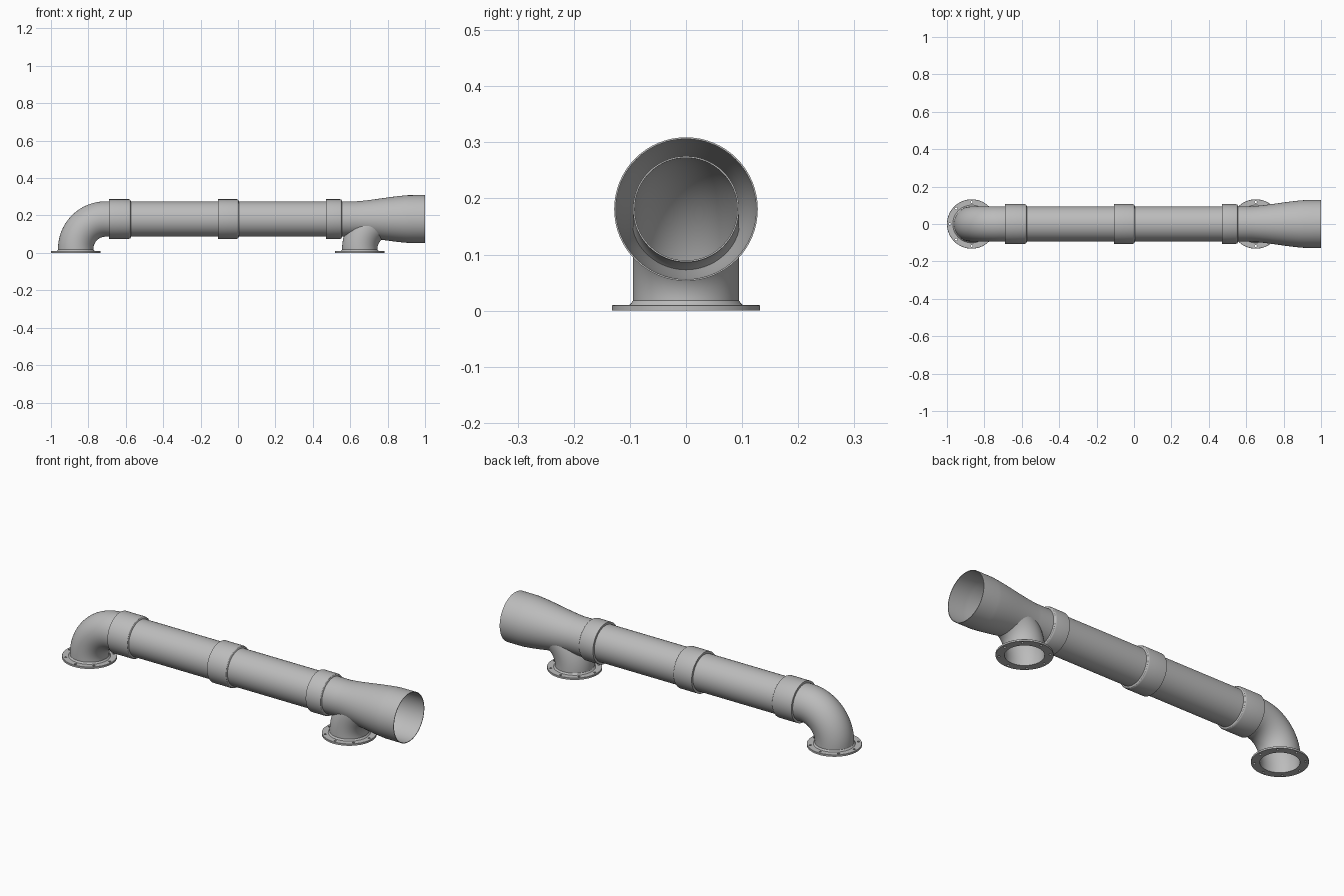
import bpy, math
from mathutils import Vector

cube = bpy.data.objects.get("Cube")
if cube:
    bpy.data.objects.remove(cube, do_unlink=True)

grey = bpy.data.materials.new("pipe grey")
grey.use_nodes = True
grey.diffuse_color = (0.5, 0.5, 0.5, 1)
grey.node_tree.nodes["Principled BSDF"].inputs["Base Color"].default_value = (0.5, 0.5, 0.5, 1)

SIDES = 64
AXIS_Z = 0.181      # height of the main pipe axis
R, WALL = 0.0945, 0.003
BEND = 0.16         # centreline radius of the elbows


def sweep(name, stations):
    """Closed skin through rings given as (x, z, tilt, radius); the last ring joins the first."""
    verts, faces = [], []
    for x, z, tilt, r in stations:
        across = Vector((-math.sin(tilt), 0, math.cos(tilt)))
        for i in range(SIDES):
            a = math.tau * i / SIDES
            verts.append(Vector((x, 0, z)) + across * (r * math.cos(a)) + Vector((0, r * math.sin(a), 0)))
    n = len(stations)
    for s in range(n):
        for i in range(SIDES):
            j, t = (i + 1) % SIDES, (s + 1) % n
            faces.append((s * SIDES + i, s * SIDES + j, t * SIDES + j, t * SIDES + i))
    mesh = bpy.data.meshes.new(name)
    mesh.from_pydata(verts, [], faces)
    mesh.materials.append(grey)
    ob = bpy.data.objects.new(name, mesh)
    bpy.context.collection.objects.link(ob)
    bpy.ops.object.select_all(action="DESELECT")
    ob.select_set(True)
    bpy.context.view_layer.objects.active = ob
    bpy.ops.object.mode_set(mode="EDIT")
    bpy.ops.mesh.select_all(action="SELECT")
    bpy.ops.mesh.normals_make_consistent(inside=False)
    bpy.ops.object.mode_set(mode="OBJECT")
    bpy.ops.object.shade_smooth_by_angle(angle=math.radians(30))
    return ob


def hollow(name, path):
    """Thin-walled tube along a path of rings."""
    return sweep(name, path + [(x, z, t, r - WALL) for x, z, t, r in reversed(path)])


def along_x(points):
    return [(x, AXIS_Z, 0, r) for x, r in points]


def elbow(name, x, end_x):
    """Vertical stub that bends a quarter turn towards +x."""
    cx, cz = x + BEND, AXIS_Z - BEND
    path = [(x, 0.002, math.pi / 2, R)]
    for k in range(25):
        a = math.pi / 2 * k / 24
        path.append((cx - BEND * math.cos(a), cz + BEND * math.sin(a), math.pi / 2 - a, R))
    if end_x > cx:
        path.append((end_x, AXIS_Z, 0, R))
    return hollow(name, path)


def flange(name, x):
    """Foot ring with a small weld fillet and bolt holes."""
    profile = [(0.0, 0.132), (0.009, 0.132), (0.01, 0.131), (0.01, 0.101),
               (0.013, 0.098), (0.018, R), (0.018, R - WALL), (0.0, R - WALL)]
    ring = sweep(name, [(x, z, math.pi / 2, r) for z, r in profile])
    for k in range(8):
        a = math.tau * k / 8
        bpy.ops.mesh.primitive_cylinder_add(
            vertices=16, radius=0.006, depth=0.06,
            location=(x + 0.117 * math.cos(a), 0.117 * math.sin(a), 0))
        cutter = bpy.context.object
        cutter.name = name + "_hole_cutter"
        cutter.hide_render = True
        cutter.hide_viewport = True
        cutter.display_type = "WIRE"
        mod = ring.modifiers.new("bolt hole", "BOOLEAN")
        mod.operation = "DIFFERENCE"
        mod.object = cutter


def collar(name, start, end):
    """Coupling sleeve with a rounded lip at its +x end."""
    sweep(name, along_x([(start, R - 0.001), (start, 0.106), (end - 0.012, 0.106),
                         (end - 0.006, 0.1045), (end - 0.003, 0.102), (end, R - 0.001)]))


# Inlet elbow and the two straight pipe lengths
elbow("inlet_elbow", -0.868, -0.63)
hollow("first_pipe", along_x([(-0.63, R), (-0.05, R)]))
hollow("second_pipe", along_x([(-0.05, R), (0.51, R)]))

# Flared outlet and its side branch
flare = [(0.51, R)]
for k in range(17):
    t = k / 16
    ease = 0.6 * t + 0.4 * t * t * (3 - 2 * t)
    flare.append((0.63 + 0.28 * t, R + (0.1275 - R) * ease))
hollow("outlet_flare", along_x(flare + [(1.0, 0.128)]))
elbow("outlet_branch", 0.651, 0)

# Coupling sleeves
for label, a, b in (("inlet", -0.69, -0.572), ("middle", -0.107, 0.005), ("outlet", 0.47, 0.557)):
    collar(label + "_collar", a, b)

# Mounting feet
flange("inlet_flange", -0.868)
flange("outlet_flange", 0.651)
